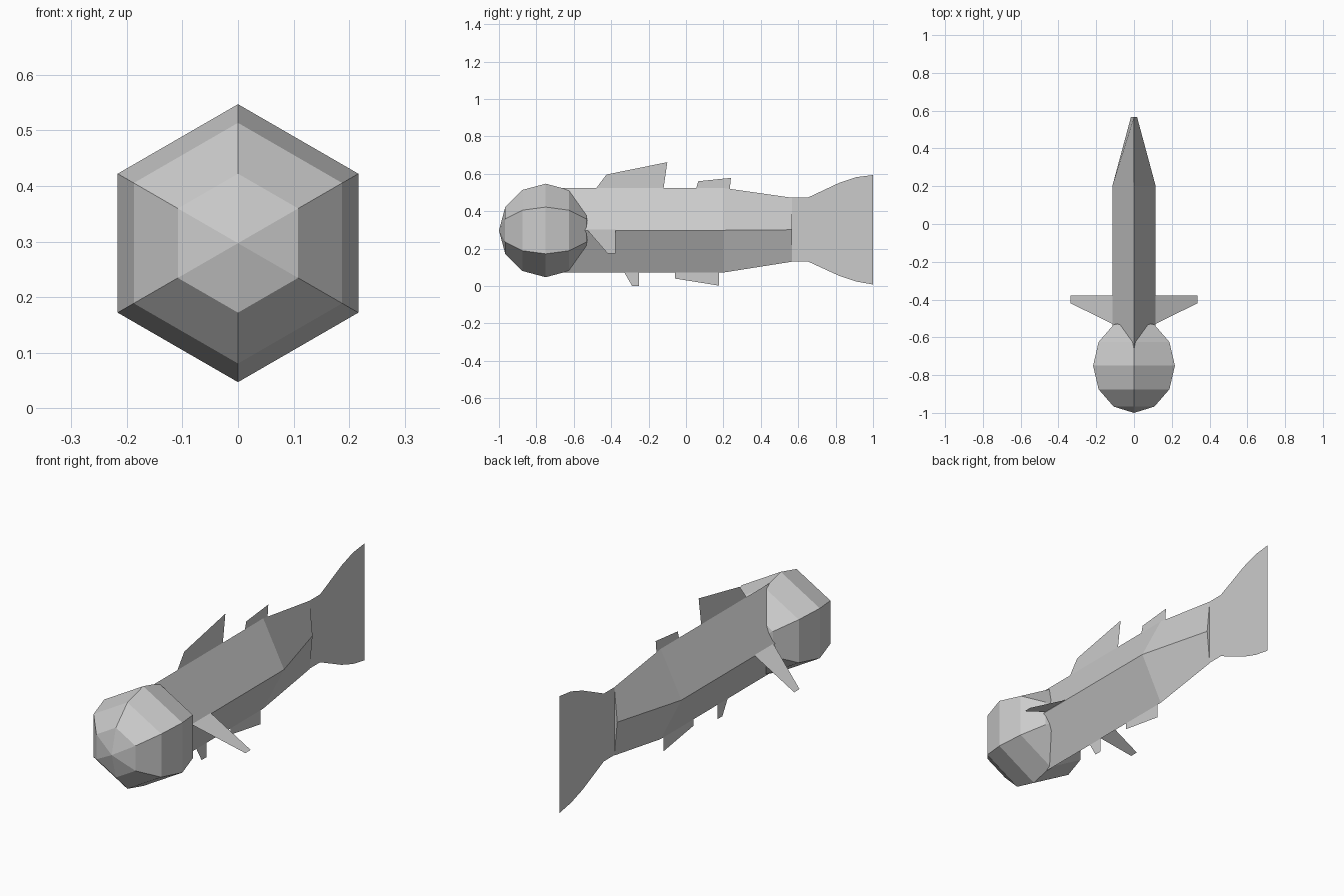
import bpy, bmesh
from math import sin, cos, pi

if "Cube" in bpy.data.objects:
    bpy.data.objects.remove(bpy.data.objects["Cube"])


def finish(name, bm):
    bmesh.ops.remove_doubles(bm, verts=bm.verts[:], dist=1e-5)
    mesh = bpy.data.meshes.new(name)
    bm.to_mesh(mesh)
    bm.free()
    obj = bpy.data.objects.new(name, mesh)
    bpy.context.collection.objects.link(obj)
    return obj


def loft(name, sides, rings):
    """Skin n-sided rings along y; each ring is (y, centre z, half width, half height)."""
    bm = bmesh.new()
    loops = []
    for y, z, rx, rz in rings:
        angles = [2 * pi * i / sides for i in range(sides)]
        loops.append([bm.verts.new((rx * sin(a), y, z + rz * cos(a))) for a in angles])
    for a, b in zip(loops, loops[1:]):
        for i in range(sides):
            j = (i + 1) % sides
            bm.faces.new((a[i], a[j], b[j], b[i]))
    # cap the open ends
    for ring, loop in ((rings[0], loops[0][::-1]), (rings[-1], loops[-1])):
        if ring[2] > 1e-4:
            bm.faces.new(loop)
    bmesh.ops.remove_doubles(bm, verts=bm.verts[:], dist=1e-5)
    bmesh.ops.recalc_face_normals(bm, faces=bm.faces[:])
    return finish(name, bm)


def sheet(name, points):
    """Single flat face without thickness."""
    bm = bmesh.new()
    bm.faces.new([bm.verts.new(p) for p in points])
    return finish(name, bm)


def flat_fin(name, outline):
    return sheet(name, [(0, y, z) for y, z in outline])


# Head: six-sided ball with its axis along y
R = 0.25
loft("head", 6, [(-0.75 - R * cos(pi * k / 6), 0.297, R * sin(pi * k / 6), R * sin(pi * k / 6))
                 for k in range(7)])

# Body: diamond section tapering to the tail
loft("body", 4, [(-0.75, 0.298, 0.115, 0.226),
                 (0.20, 0.298, 0.115, 0.226),
                 (0.567, 0.301, 0.016, 0.171)])

# Fins on the centre line
flat_fin("front_dorsal_fin", [(-0.48, 0.523), (-0.425, 0.596), (-0.10, 0.662), (-0.12, 0.523)])
flat_fin("rear_dorsal_fin", [(0.055, 0.523), (0.065, 0.56), (0.24, 0.578), (0.234, 0.518)])
flat_fin("belly_fin", [(-0.33, 0.073), (-0.288, 0), (-0.25, 0), (-0.25, 0.073)])
flat_fin("anal_fin", [(-0.06, 0.073), (-0.06, 0.04), (0.177, 0.002), (0.177, 0.073)])

# Tail fin
flat_fin("tail_fin", [(0.567, 0.472), (0.65, 0.472), (0.82, 0.552), (0.91, 0.582), (1, 0.593),
                      (1, 0.008), (0.91, 0.024), (0.82, 0.054), (0.65, 0.132), (0.567, 0.132)])

# Side fins, sloping down and outwards
for side, s in (("right", 1), ("left", -1)):
    sheet(side + "_side_fin", [(s * 0.112, -0.53, 0.302), (s * 0.335, -0.42, 0.175),
                               (s * 0.335, -0.378, 0.175), (s * 0.112, -0.378, 0.302)])
